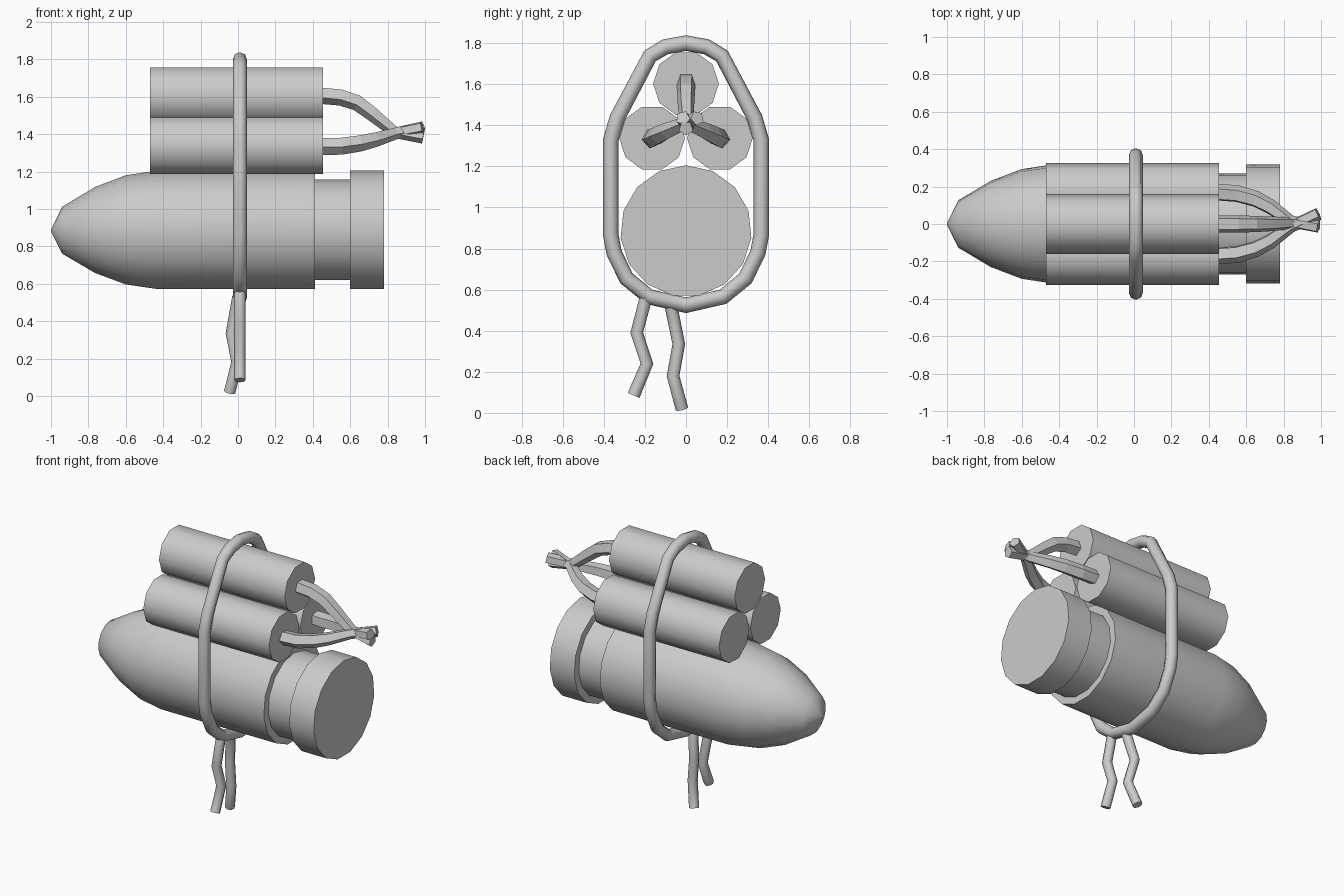
import bpy, bmesh
from math import sin, cos, pi, radians
from mathutils import Vector

if "Cube" in bpy.data.objects:
    bpy.data.objects.remove(bpy.data.objects["Cube"])


def finish(name, bm, angle):
    bmesh.ops.recalc_face_normals(bm, faces=bm.faces[:])
    me = bpy.data.meshes.new(name)
    bm.to_mesh(me)
    bm.free()
    ob = bpy.data.objects.new(name, me)
    bpy.context.collection.objects.link(ob)
    if angle:
        me.shade_smooth()
        me.set_sharp_from_angle(angle=radians(angle))
    return ob


def skin(name, rings, closed=False, angle=0):
    """Bridge equal-sized rings of points into a tube, capped unless closed."""
    bm = bmesh.new()
    vs = [[bm.verts.new(p) for p in r] for r in rings]
    n = len(vs[0])
    pairs = list(zip(vs, vs[1:]))
    if closed:
        pairs.append((vs[-1], vs[0]))
    else:
        bm.faces.new(vs[0])
        bm.faces.new(vs[-1])
    for a, b in pairs:
        for i in range(n):
            j = (i + 1) % n
            bm.faces.new((a[i], a[j], b[j], b[i]))
    return finish(name, bm, angle)


def lathe_x(name, profile, y, z, sides, start=0.0):
    """Revolve (x, radius) pairs around an axis parallel to x."""
    rings = [[(x, y + r * cos(start + 2 * pi * i / sides),
               z + r * sin(start + 2 * pi * i / sides)) for i in range(sides)]
             for x, r in profile]
    return skin(name, rings, angle=42)


def tube(name, path, radii, sides, ref, closed=False, angle=0):
    """Sweep a polygon along a path; ref fixes the section's roll."""
    pts = [Vector(p) for p in path]
    n = len(pts)
    if not isinstance(radii, (list, tuple)):
        radii = [radii] * n
    rings = []
    for i, p in enumerate(pts):
        a = pts[i - 1] if (closed or i) else p
        b = pts[(i + 1) % n] if (closed or i < n - 1) else p
        t = ((b - p).normalized() + (p - a).normalized()).normalized()
        u = t.cross(Vector(ref)).normalized()
        v = t.cross(u)
        rings.append([p + radii[i] * (u * cos(2 * pi * k / sides) + v * sin(2 * pi * k / sides))
                      for k in range(sides)])
    return skin(name, rings, closed, angle)


# Bullet-shaped shell with grooved, rimmed base
lathe_x("shell", [(-1.0, 0.004), (-0.94, 0.127), (-0.765, 0.232), (-0.6, 0.295),
                  (-0.44, 0.319), (0.412, 0.319), (0.412, 0.272), (0.6, 0.272),
                  (0.6, 0.32), (0.78, 0.32)], 0, 0.885, 15, pi / 2)

# Three stacked sticks
for name, y, z in (("stick_top", 0, 1.603), ("stick_left", -0.165, 1.338),
                   ("stick_right", 0.165, 1.338)):
    lathe_x(name, [(-0.47, 0.16), (0.455, 0.16)], y, z, 10)

# Fuses that curve together, cross and splay
fuse_r = [0.048, 0.048, 0.046, 0.042, 0.034, 0.036]
tube("fuse_top", [(0.44, 0, 1.61), (0.55, 0, 1.6), (0.64, 0, 1.57), (0.72, 0, 1.51),
                  (0.84, 0.005, 1.412), (0.99, 0.0, 1.385)], fuse_r, 5, (0, -1, 0))
for name, s, end in (("fuse_left", -1, (0.985, 0.055, 1.435)),
                     ("fuse_right", 1, (0.985, -0.015, 1.435))):
    tube(name, [(0.44, s * 0.168, 1.335), (0.55, s * 0.16, 1.337), (0.65, s * 0.132, 1.352),
                (0.73, s * 0.09, 1.372), (0.84, s * 0.012, 1.405), end],
         fuse_r, 5, (0, -0.5, s * 0.87))

# Rope loop around the bundle, mirrored half outline
half = [(0, 1.8), (0.1, 1.782), (0.175, 1.738), (0.335, 1.435), (0.366, 1.33), (0.367, 0.87),
        (0.35, 0.78), (0.29, 0.655), (0.18, 0.565), (0, 0.524)]
loop = half + [(-y, z) for y, z in half[-2:0:-1]]
tube("rope_loop", [(0.01, y, z) for y, z in loop], 0.038, 8, (1, 0, 0), True, 60)

# Hanging rope ends
tube("rope_end_outer", [(0.01, -0.195, 0.56), (0.01, -0.24, 0.39), (0.01, -0.19, 0.24),
                        (0.01, -0.255, 0.085)], 0.031, 8, (1, 0, 0), False, 60)
tube("rope_end_inner", [(0.0, -0.075, 0.53), (-0.035, -0.035, 0.335), (-0.005, -0.063, 0.18),
                        (-0.045, -0.02, 0.02)], 0.031, 8, (1, 0, 0), False, 60)
